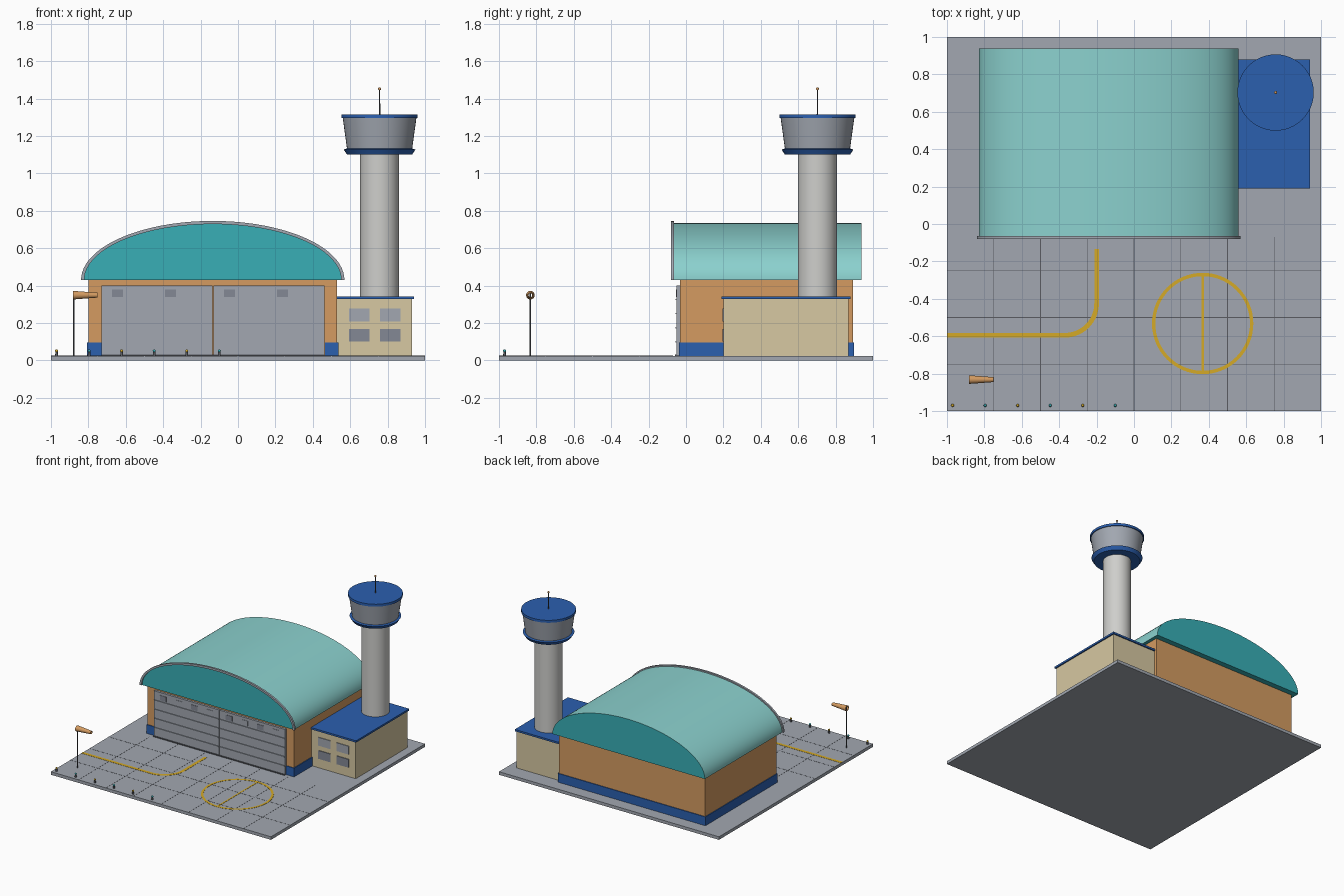
import bpy, bmesh, math
from mathutils import Vector

if "Cube" in bpy.data.objects:
    bpy.data.objects.remove(bpy.data.objects["Cube"])


def mat(name, r, g, b):
    m = bpy.data.materials.new(name)
    m.diffuse_color = (r, g, b, 1)
    m.use_nodes = True
    m.node_tree.nodes["Principled BSDF"].inputs["Base Color"].default_value = m.diffuse_color
    return m


GREY = mat("concrete grey", 0.36, 0.39, 0.44)
BLUE = mat("trim blue", 0.024, 0.115, 0.43)
TAN = mat("wall tan", 0.66, 0.33, 0.12)
CREAM = mat("annex cream", 0.68, 0.58, 0.36)
WHITE = mat("tower white", 0.62, 0.62, 0.60)
LTEAL = mat("roof light teal", 0.26, 0.64, 0.62)
TEAL = mat("gable teal", 0.04, 0.43, 0.47)
YELLOW = mat("marking yellow", 0.66, 0.40, 0.02)
DARK = mat("dark grey", 0.10, 0.105, 0.12)
GLASS = mat("window grey", 0.23, 0.25, 0.30)


def make(name, bm, *mats):
    bmesh.ops.recalc_face_normals(bm, faces=bm.faces)
    me = bpy.data.meshes.new(name)
    bm.to_mesh(me)
    bm.free()
    ob = bpy.data.objects.new(name, me)
    bpy.context.collection.objects.link(ob)
    for m in mats:
        me.materials.append(m)
    return ob


def smooth(ob):
    bpy.ops.object.select_all(action='DESELECT')
    ob.select_set(True)
    bpy.context.view_layer.objects.active = ob
    bpy.ops.object.shade_smooth_by_angle(angle=math.radians(35))
    return ob


def box(name, x0, x1, y0, y1, z0, z1, m):
    bm = bmesh.new()
    bmesh.ops.create_cube(bm, size=1)
    for v in bm.verts:
        v.co = ((x0 + x1) / 2 + v.co.x * (x1 - x0),
                (y0 + y1) / 2 + v.co.y * (y1 - y0),
                (z0 + z1) / 2 + v.co.z * (z1 - z0))
    return make(name, bm, m)


def lathe(name, x, y, profile, m, n=48):
    """Closed turned solid from (radius, height) pairs."""
    bm = bmesh.new()
    rings = [[bm.verts.new((x + r * math.cos(2 * math.pi * i / n),
                            y + r * math.sin(2 * math.pi * i / n), z))
              for i in range(n)] for r, z in profile]
    for a, b in zip(rings, rings[1:]):
        for i in range(n):
            j = (i + 1) % n
            bm.faces.new((a[i], a[j], b[j], b[i]))
    bm.faces.new(rings[0])
    bm.faces.new(rings[-1])
    return smooth(make(name, bm, m))


def ball(name, x, y, z, r, m):
    bm = bmesh.new()
    bmesh.ops.create_uvsphere(bm, u_segments=12, v_segments=8, radius=r)
    bmesh.ops.translate(bm, verts=bm.verts, vec=(x, y, z))
    return smooth(make(name, bm, m))


def ribbon(name, pts, w, m, closed=False, z=0.0262):
    """Painted flat line that follows a path on the ground."""
    bm = bmesh.new()
    pairs, n = [], len(pts)
    for i, p in enumerate(pts):
        a = pts[(i - 1) % n] if closed else pts[max(i - 1, 0)]
        b = pts[(i + 1) % n] if closed else pts[min(i + 1, n - 1)]
        d = (Vector(b) - Vector(a)).normalized() * w / 2
        pairs.append((bm.verts.new((p[0] - d.y, p[1] + d.x, z)),
                      bm.verts.new((p[0] + d.y, p[1] - d.x, z))))
    for i in range(n if closed else n - 1):
        a, b = pairs[i], pairs[(i + 1) % n]
        bm.faces.new((a[0], a[1], b[1], b[0]))
    top = bmesh.ops.extrude_face_region(bm, geom=bm.faces[:])
    bmesh.ops.translate(bm, vec=(0, 0, 0.0015),
                        verts=[g for g in top['geom'] if isinstance(g, bmesh.types.BMVert)])
    return make(name, bm, m)


# Ground slab with joints
G = 0.025
box("ground_slab", -1, 1, -1, 1, 0, G, GREY)
for i in range(-3, 4):
    c = i * 0.25
    box("joint_lengthwise", c - .0015, c + .0015, -1, -0.07, G - .001, G + .0008, DARK)
    if c < 0:
        box("joint_crosswise", -1, 1, c - .0015, c + .0015, G - .001, G + .0008, DARK)

# Painted taxi line and landing circle
arc = [(-0.37 + 0.17 * math.sin(t * math.pi / 32), -0.425 - 0.17 * math.cos(t * math.pi / 32))
       for t in range(17)]
ribbon("taxi_line", [(-1, -0.595)] + arc + [(-0.20, -0.135)], 0.025, YELLOW)
ribbon("landing_circle", [(0.367 + 0.262 * math.cos(t * math.pi / 32),
                           -0.532 + 0.262 * math.sin(t * math.pi / 32)) for t in range(64)],
       0.018, YELLOW, closed=True)
ribbon("landing_centre_line", [(0.367, -0.795), (0.367, -0.27)], 0.012, YELLOW)

# Hangar walls, plinth and doors
box("hangar_walls", -0.80, 0.53, -0.032, 0.893, G, 0.435, TAN)
box("hangar_plinth_left", -0.806, -0.73, -0.038, 0.899, G, 0.097, BLUE)
box("hangar_plinth_right", 0.465, 0.536, -0.038, 0.899, G, 0.097, BLUE)
box("hangar_plinth_back", -0.806, 0.536, 0.88, 0.899, G, 0.097, BLUE)
for x0, x1 in ((-0.73, -0.136), (-0.131, 0.463)):
    box("hangar_door", x0, x1, -0.05, -0.03, G + .005, 0.40, GREY)
    for k in range(1, 5):
        z = G + 0.075 * k
        box("door_rib", x0 + .005, x1 - .005, -0.056, -0.05, z - .003, z + .003, GREY)
    for k in range(4):
        c = x0 + 0.085 + k * 0.142
        box("door_window", c - .029, c + .029, -0.053, -0.049, 0.338, 0.378,
            GLASS if k in (0, 2) else GREY)
box("door_track", -0.73, 0.463, -0.058, -0.03, G, G + .006, DARK)

# Barrel roof: gables and underside differ from the curved skin
CX, RW, RH, RZ = -0.135, 0.693, 0.305, 0.43


def arch(t, grow=0.0):
    return (CX - (RW + grow) * math.cos(t), RZ + (RH + grow) * math.sin(t))


bm = bmesh.new()
N = 48
ends = [[bm.verts.new((arch(math.pi * i / N)[0], y, arch(math.pi * i / N)[1]))
         for i in range(N + 1)] for y in (-0.07, 0.938)]
for i in range(N):
    bm.faces.new((ends[0][i], ends[0][i + 1], ends[1][i + 1], ends[1][i]))
flat = [bm.faces.new(ends[0]), bm.faces.new(ends[1]),
        bm.faces.new((ends[0][0], ends[0][-1], ends[1][-1], ends[1][0]))]
for f in flat:
    f.material_index = 1
smooth(make("hangar_roof", bm, LTEAL, TEAL))

# Arched edge trim on the front gable
bm = bmesh.new()
rows = []
for i in range(N + 1):
    t = math.pi * i / N
    rows.append([bm.verts.new((arch(t, g)[0], y, arch(t, g)[1]))
                 for g, y in ((-.006, -.08), (.011, -.08), (.011, -.064), (-.006, -.064))])
for a, b in zip(rows, rows[1:]):
    for k in range(4):
        bm.faces.new((a[k], a[(k + 1) % 4], b[(k + 1) % 4], b[k]))
bm.faces.new(rows[0])
bm.faces.new(rows[-1])
smooth(make("roof_edge_trim", bm, GREY))

# Annex with windows
box("annex_walls", 0.53, 0.93, 0.20, 0.87, G, 0.33, CREAM)
box("annex_roof", 0.53, 0.94, 0.19, 0.88, 0.328, 0.343, BLUE)
for x in (0.648, 0.815):
    for z, m in ((0.243, GREY), (0.135, GLASS)):
        box("annex_window", x - .055, x + .055, 0.194, 0.201, z - .034, z + .034, m)

# Control tower
TX, TY = 0.757, 0.703
lathe("tower_shaft", TX, TY, [(.105, .34), (.105, 1.11)], WHITE)
lathe("tower_collar", TX, TY, [(.174, 1.10), (.192, 1.128), (.178, 1.132)], BLUE)
lathe("tower_cab", TX, TY, [(.174, 1.13), (.197, 1.297)], GREY)
lathe("tower_roof", TX, TY, [(.204, 1.295), (.204, 1.315)], BLUE)
lathe("antenna", TX, TY, [(.004, 1.31), (.003, 1.45)], DARK, 8)
ball("antenna_tip", TX, TY, 1.452, .008, TAN)

# Windsock: pole and hollow tapered sleeve
lathe("windsock_pole", -0.878, -0.832, [(.004, G), (.004, .36)], DARK, 8)
bm = bmesh.new()
n = 20
rings = [[bm.verts.new((x, -0.832 + r * math.cos(2 * math.pi * i / n),
                        0.349 + r * math.sin(2 * math.pi * i / n))) for i in range(n)]
         for x, r in ((-.882, .023), (-.75, .013), (-.75, .010), (-.882, .019))]
for a, b in zip(rings, rings[1:] + rings[:1]):
    for i in range(n):
        j = (i + 1) % n
        bm.faces.new((a[i], a[j], b[j], b[i]))
smooth(make("windsock_sleeve", bm, TAN))

# Edge lights along the apron
for k in range(6):
    x = -0.97 + 0.174 * k
    lathe("edge_light_base", x, -0.97, [(.008, G), (.006, .048)], DARK, 12)
    ball("edge_light_lamp", x, -0.97, .051, .008, YELLOW if k % 2 == 0 else TEAL)
